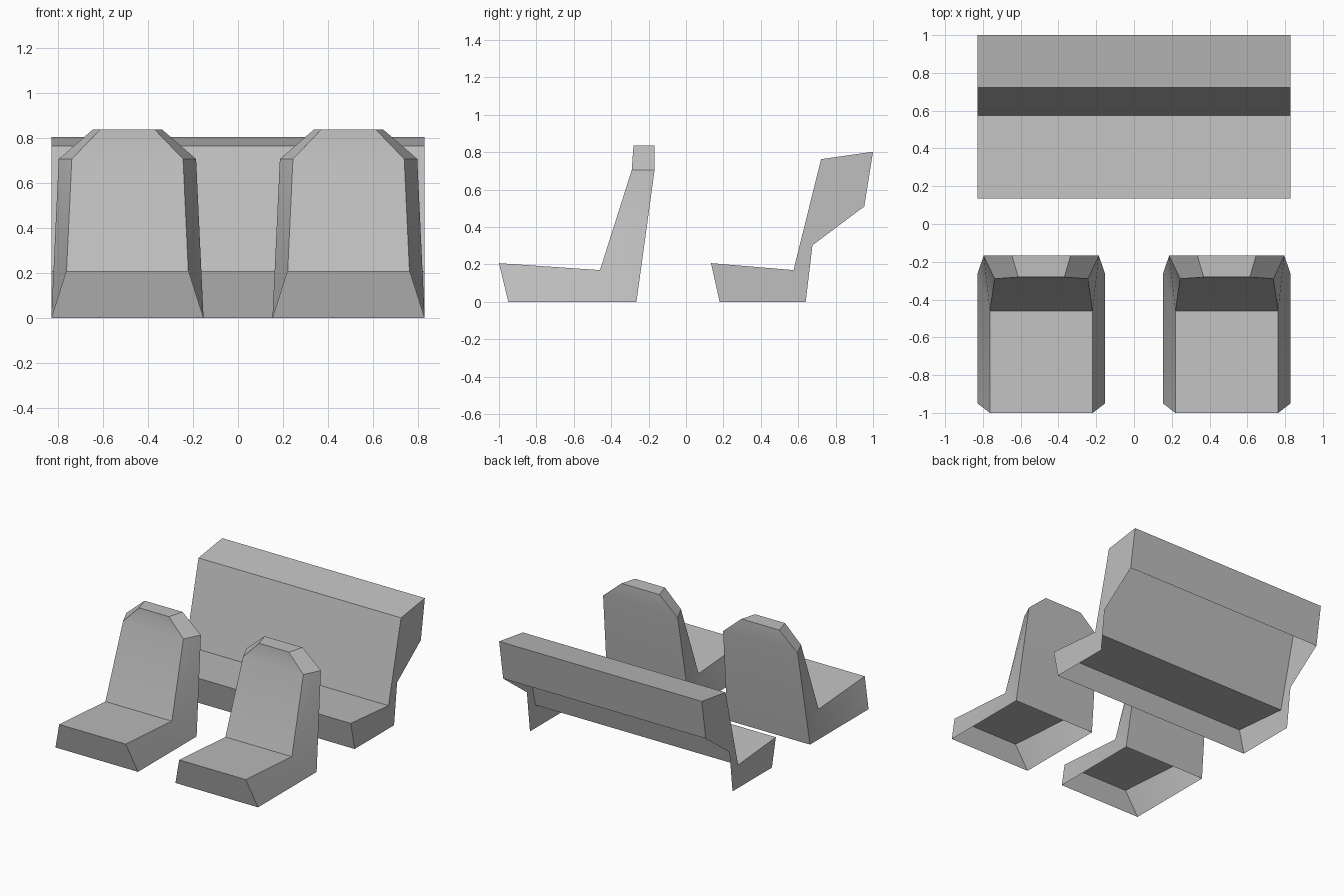
import bpy, bmesh, math

cube = bpy.data.objects.get("Cube")
if cube:
    bpy.data.objects.remove(cube, do_unlink=True)

# One plain upholstery colour
grey = bpy.data.materials.new("upholstery_grey")
grey.use_nodes = True
colour = (0.52, 0.52, 0.52, 1)
grey.diffuse_color = colour
shader = next(n for n in grey.node_tree.nodes if n.type == 'BSDF_PRINCIPLED')
shader.inputs["Base Color"].default_value = colour


def shell(name, rows, skip, sides, centre=0):
    """Strip across mirrored rows of (y, z, half width), closed by side faces.

    skip holds the strip segments left open; sides lists row indices per side face.
    """
    bm = bmesh.new()
    left = [bm.verts.new((centre + w, y, z)) for y, z, w in rows]
    right = [bm.verts.new((centre - w, y, z)) for y, z, w in rows]
    count = len(rows)
    for i in range(count):
        if i not in skip:
            j = (i + 1) % count
            bm.faces.new((right[i], left[i], left[j], right[j]))
    for side in sides:
        bm.faces.new([left[i] for i in reversed(side)])
        bm.faces.new([right[i] for i in side])
    bmesh.ops.recalc_face_normals(bm, faces=bm.faces)
    mesh = bpy.data.meshes.new(name)
    bm.to_mesh(mesh)
    bm.free()
    mesh.materials.append(grey)
    obj = bpy.data.objects.new(name, mesh)
    bpy.context.collection.objects.link(obj)
    bpy.ops.object.select_all(action='DESELECT')
    obj.select_set(True)
    bpy.context.view_layer.objects.active = obj
    bpy.ops.object.shade_smooth_by_angle(angle=math.radians(25))
    return obj


# Front bucket seats: flared at the floor, tapered shoulders, open underneath
seat_rows = [
    (-0.95, 0.0, 0.338),     # front of base
    (-1.0, 0.207, 0.272),    # cushion lip
    (-0.46, 0.17, 0.272),    # cushion crease
    (-0.29, 0.705, 0.247),   # front shoulder
    (-0.281, 0.835, 0.122),  # front of headrest
    (-0.168, 0.835, 0.155),  # back of headrest
    (-0.168, 0.705, 0.305),  # back shoulder
    (-0.265, 0.0, 0.338),    # back of base
]
seat_sides = [(0, 1, 7), (1, 2, 7), (2, 6, 7), (2, 3, 6), (3, 4, 5, 6)]
for name, x in (("front_seat_left", 0.491), ("front_seat_right", -0.491)):
    shell(name, seat_rows, {7}, seat_sides, x)

# Rear bench: constant profile, open underneath and behind the lower back
bench_profile = [
    (0.18, 0.0), (0.134, 0.207), (0.575, 0.17), (0.722, 0.763),
    (1.0, 0.803), (0.953, 0.51), (0.676, 0.303), (0.64, 0.0),
]
bench_rows = [(y, z, 0.829) for y, z in bench_profile]
shell("rear_bench", bench_rows, {5, 6, 7}, [tuple(range(8))])
